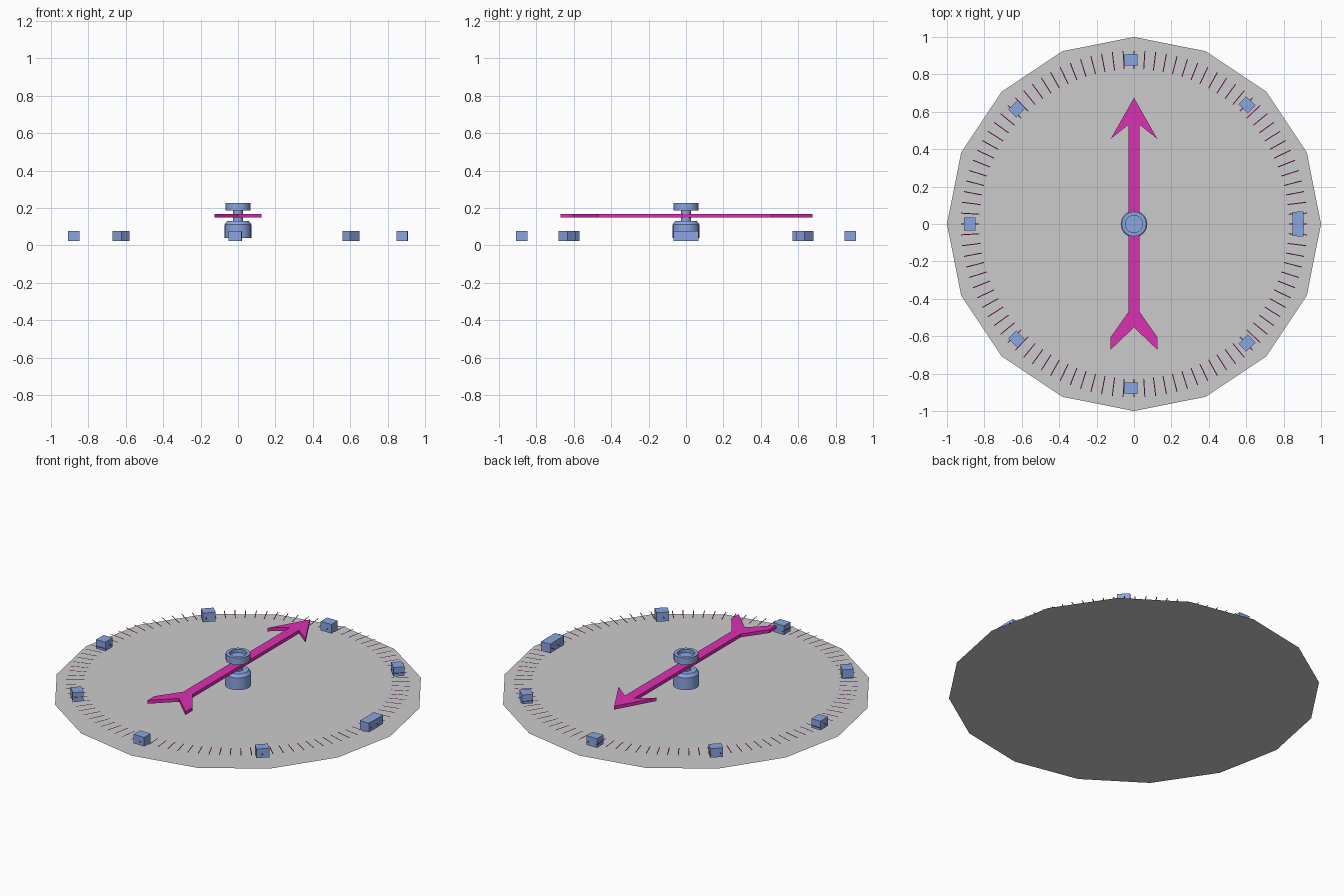
import bpy, bmesh
from math import radians, pi, cos, sin
from mathutils import Matrix

if "Cube" in bpy.data.objects:
    bpy.data.objects.remove(bpy.data.objects["Cube"])


def material(name, rgb):
    m = bpy.data.materials.new(name)
    m.diffuse_color = (*rgb, 1)
    m.use_nodes = True
    m.node_tree.nodes["Principled BSDF"].inputs["Base Color"].default_value = m.diffuse_color
    return m


blue = material("blue", (0.25, 0.38, 0.75))
magenta = material("magenta", (0.72, 0.03, 0.45))


def finish(name, bm, mat=None):
    bmesh.ops.recalc_face_normals(bm, faces=bm.faces)
    me = bpy.data.meshes.new(name)
    bm.to_mesh(me)
    bm.free()
    ob = bpy.data.objects.new(name, me)
    bpy.context.collection.objects.link(ob)
    if mat:
        me.materials.append(mat)
    return ob


def radial(radius, degrees, z):
    return Matrix.Rotation(radians(degrees), 4, 'Z') @ Matrix.Translation((radius, 0, z))


# Dial: a flat 16-sided plate
bm = bmesh.new()
bm.faces.new([bm.verts.new((cos(i * pi / 8), sin(i * pi / 8), 0)) for i in range(16)])
bm.normal_update()
finish("dial_plate", bm)

# Fine tick marks, thin flat strips floating above the plate
bm = bmesh.new()
TICKS = 100
for i in range(TICKS):
    m = radial(0.877, i * 360 / TICKS, 0.05)
    bm.faces.new([bm.verts.new(m @ Matrix.Diagonal((0.049, 0.0025, 1, 1)) @ v)
                  for v in map(lambda c: Matrix.Translation((*c, 0)).translation,
                               ((-1, -1), (1, -1), (1, 1), (-1, 1)))])
finish("tick_marks", bm, magenta)

# Marker blocks: nine, spread evenly from 2 to 358 degrees
bm = bmesh.new()
for i in range(9):
    m = radial(0.878, 2 + 44.5 * i, 0.051)
    bmesh.ops.create_cube(bm, size=1, matrix=m @ Matrix.Diagonal((0.06, 0.07, 0.054, 1)))
finish("marker_blocks", bm, blue)

# Needle: half outline mirrored, then extruded
half = [(0.03, 0.53), (0.03, -0.47), (0.125, -0.605), (0.125, -0.672)]
right = [(0.125, 0.455)][::-1] + half
outline = [(0, 0.675)] + right + [(0, -0.553)] + [(-x, y) for x, y in reversed(right)]
bm = bmesh.new()
face = bm.faces.new([bm.verts.new((x, y, 0.149)) for x, y in outline])
top = bmesh.ops.extrude_face_region(bm, geom=[face], use_keep_orig=True)
bmesh.ops.translate(bm, vec=(0, 0, 0.02),
                    verts=[v for v in top["geom"] if isinstance(v, bmesh.types.BMVert)])
finish("needle", bm, magenta)

# Pivot: chamfered base, thin neck and recessed cap, one turned profile
profile = [(0, 0.04), (0.071, 0.04), (0.071, 0.112), (0.058, 0.13), (0.026, 0.13),
           (0.026, 0.187), (0.066, 0.187), (0.066, 0.228), (0.046, 0.228),
           (0.046, 0.208), (0, 0.208)]
bm = bmesh.new()
verts = [bm.verts.new((r, 0, z)) for r, z in profile]
edges = [bm.edges.new(p) for p in zip(verts, verts[1:])]
bmesh.ops.spin(bm, geom=verts + edges, cent=(0, 0, 0), axis=(0, 0, 1),
               angle=2 * pi, steps=32)
bmesh.ops.remove_doubles(bm, verts=bm.verts, dist=0.0005)
pivot = finish("pivot", bm, blue)
bpy.context.view_layer.objects.active = pivot
pivot.select_set(True)
bpy.ops.object.shade_smooth_by_angle(angle=radians(30))
